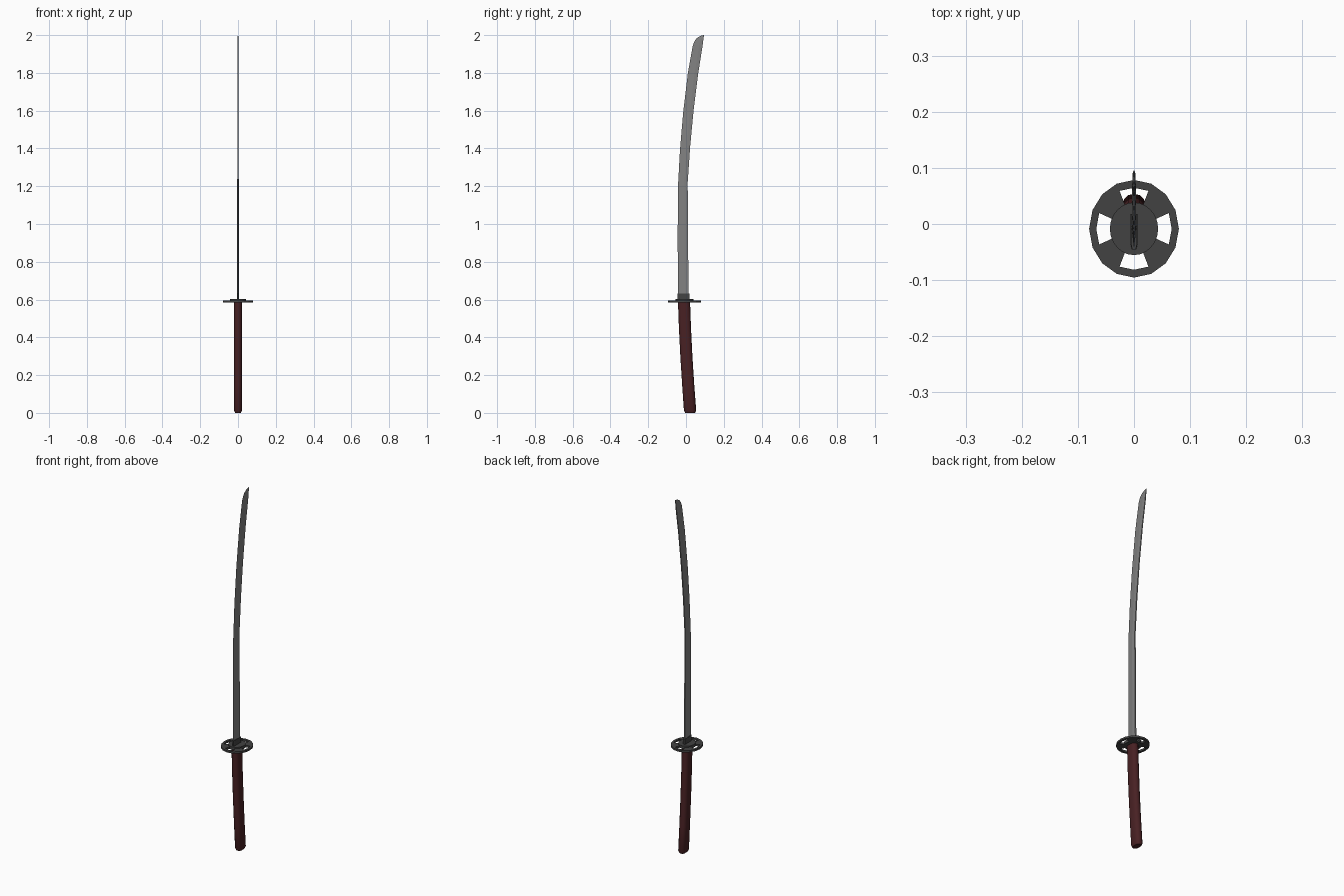
import bpy, bmesh, math

if "Cube" in bpy.data.objects:
    bpy.data.objects.remove(bpy.data.objects["Cube"])


def material(name, r, g, b):
    m = bpy.data.materials.new(name)
    m.diffuse_color = (r, g, b, 1)
    m.use_nodes = True
    m.node_tree.nodes["Principled BSDF"].inputs["Base Color"].default_value = m.diffuse_color
    return m


STEEL = material("blade steel", 0.22, 0.22, 0.22)
IRON = material("dark iron", 0.055, 0.055, 0.055)
RED = material("dark red grip", 0.065, 0.015, 0.017)
MID = -0.0085   # centre of the guard in y


def finish(name, bm, mat):
    bmesh.ops.recalc_face_normals(bm, faces=bm.faces)
    me = bpy.data.meshes.new(name)
    bm.to_mesh(me)
    bm.free()
    me.materials.append(mat)
    ob = bpy.data.objects.new(name, me)
    bpy.context.collection.objects.link(ob)
    return ob


def loft(name, rings, mat):
    """Skin a list of equal point rings and cap both ends."""
    bm = bmesh.new()
    vs = [[bm.verts.new(p) for p in ring] for ring in rings]
    n = len(rings[0])
    for a, b in zip(vs, vs[1:]):
        for i in range(n):
            j = (i + 1) % n
            bm.faces.new((a[i], a[j], b[j], b[i]))
    bm.faces.new(vs[0])
    bm.faces.new(vs[-1])
    return finish(name, bm, mat)


def smooth(ob, angle):
    bpy.ops.object.select_all(action='DESELECT')
    ob.select_set(True)
    bpy.context.view_layer.objects.active = ob
    bpy.ops.object.shade_smooth_by_angle(angle=math.radians(angle))


def oval(rx, ry, cy, z, n):
    return [(rx * math.sin(math.tau * i / n), cy + ry * math.cos(math.tau * i / n), z)
            for i in range(n)]


def stadium(r, half, cy, z, n=6):
    """Round-ended section: two half circles joined by straight sides."""
    pts = []
    for sign in (1, -1):
        for i in range(n + 1):
            a = math.pi * i / n
            pts.append((sign * r * math.cos(a), cy + sign * (half + r * math.sin(a)), z))
    return pts


# Grip: gently curved, bevelled at the butt
grip = [stadium(0.015, 0.011, 0.0215, 0.0), stadium(0.0205, 0.012, 0.0215, 0.012)]
for z, cy in ((0.15, 0.0115), (0.3, 0.002), (0.45, -0.0055), (0.587, -0.0105)):
    grip.append(stadium(0.0205, 0.0115, cy, z))
smooth(loft("grip", grip, RED), 35)

# Guard: sixteen-sided plate with four openings, two segments wide
bm = bmesh.new()
rows = [[bm.verts.new(p) for p in oval(0.08 * f, 0.087 * f, MID, 0.585, 16)]
        for f in (0.54, 0.84, 1.0)]
faces = [bm.faces.new(rows[0])]
for k in (0, 1):
    for i in range(16):
        if k == 0 and i % 4 in (0, 3):
            continue
        j = (i + 1) % 16
        faces.append(bm.faces.new((rows[k][i], rows[k][j], rows[k + 1][j], rows[k + 1][i])))
top = bmesh.ops.extrude_face_region(bm, geom=faces, use_keep_orig=True)
bmesh.ops.translate(bm, vec=(0, 0, 0.01),
                    verts=[v for v in top["geom"] if isinstance(v, bmesh.types.BMVert)])
finish("guard", bm, IRON)

# Oval spacer above the guard
loft("spacer", [oval(0.043, 0.047, MID, z, 24) for z in (0.594, 0.602)], IRON)


def section(ey, ez, sy, sz, t):
    """Blade section from cutting edge (ey, ez) to spine (sy, sz), half thickness t."""
    ry, rz = ey + 0.65 * (sy - ey), ez + 0.65 * (sz - ez)
    return [(0, ey, ez), (t, ry, rz), (t * 0.8, sy, sz), (-t * 0.8, sy, sz), (-t, ry, rz)]


# Collar gripping the blade base
loft("collar", [[(s * w, y, z) for s, y in ((0.6, -0.045), (1, -0.035), (1, 0.018),
                                            (-1, 0.018), (-1, -0.035), (-0.6, -0.045))]
                for z, w in ((0.6, 0.0065), (0.632, 0.0055))], IRON)

# Blade: edge towards the front, curving back to the point
blade = [section(*s) for s in (
    (-0.042, 0.60, 0.014, 0.60, 0.0042),
    (-0.044, 0.90, 0.011, 0.90, 0.0042),
    (-0.043, 1.19, 0.009, 1.22, 0.0040),
    (-0.032, 1.39, 0.022, 1.41, 0.0038),
    (-0.015, 1.59, 0.040, 1.60, 0.0036),
    (0.010, 1.80, 0.065, 1.80, 0.0034),
    (0.036, 1.945, 0.088, 1.945, 0.0032),
    (0.045, 1.968, 0.0905, 1.965, 0.0028),
    (0.058, 1.985, 0.0925, 1.98, 0.0024),
    (0.077, 1.996, 0.094, 1.99, 0.0016),
    (0.0945, 2.0, 0.095, 1.9995, 0.0005))]
loft("blade", blade, STEEL)
